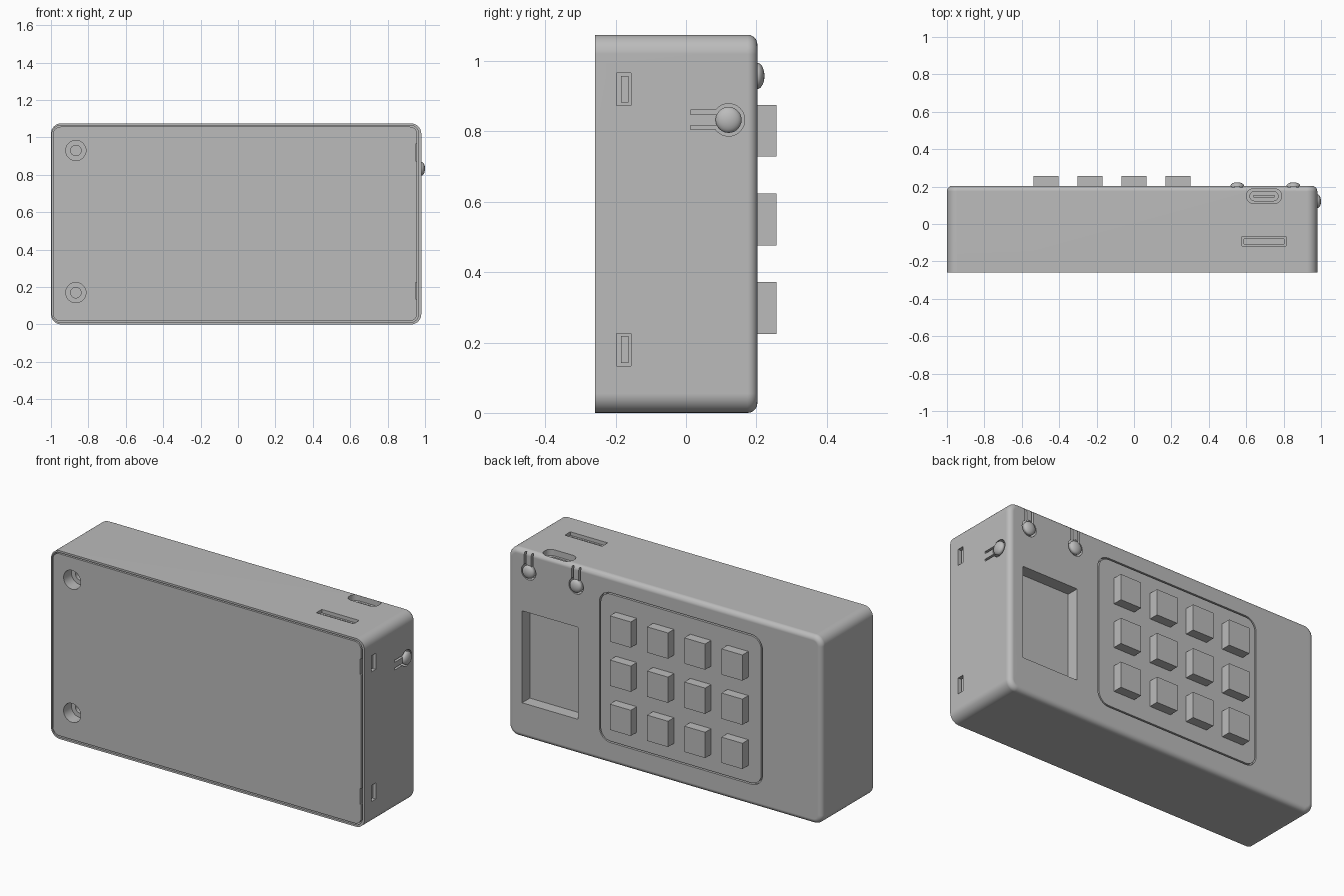
import bpy, bmesh, math
from mathutils import Vector

cube = bpy.data.objects.get("Cube")
if cube:
    bpy.data.objects.remove(cube, do_unlink=True)

LEFT, FRONT, BACK, TOP = 0.98, -0.258, 0.203, 1.075

grey = bpy.data.materials.new("plain grey")
grey.use_nodes = True
colour = (0.5, 0.5, 0.5, 1)
grey.diffuse_color = colour
grey.node_tree.nodes["Principled BSDF"].inputs["Base Color"].default_value = colour


def outline(u0, u1, v0, v1, r, steps=8):
    """Rounded rectangle as a list of points."""
    if r <= 0:
        return [(u0, v0), (u1, v0), (u1, v1), (u0, v1)]
    pts = []
    corners = [(u1 - r, v1 - r), (u0 + r, v1 - r), (u0 + r, v0 + r), (u1 - r, v0 + r)]
    for k, (cu, cv) in enumerate(corners):
        for i in range(steps + 1):
            a = (k + i / steps) * math.pi / 2
            pts.append((cu + r * math.cos(a), cv + r * math.sin(a)))
    return pts


def place(axis, u, v, w):
    return Vector({"x": (w, u, v), "y": (u, w, v), "z": (u, v, w)}[axis])


def prism(name, axis, rect, w0, w1, r=0.0, fillet=0.0):
    """Rounded rectangle extruded from w0 to w1 along an axis, far rim filleted."""
    bm = bmesh.new()
    pts = outline(*rect, r)
    near = [bm.verts.new(place(axis, u, v, w0)) for u, v in pts]
    far = [bm.verts.new(place(axis, u, v, w1)) for u, v in pts]
    bm.faces.new(near)
    cap = bm.faces.new(far)
    n = len(pts)
    for i in range(n):
        j = (i + 1) % n
        bm.faces.new((near[i], near[j], far[j], far[i]))
    bmesh.ops.recalc_face_normals(bm, faces=bm.faces)
    if fillet:
        bmesh.ops.bevel(bm, geom=list(cap.edges), offset=fillet, segments=6,
                        profile=0.5, affect="EDGES")
    return finish(name, bm)


def disc(name, axis, u, v, r, w0, w1):
    # The small shortfall keeps neighbouring arcs from meeting at one point
    return prism(name, axis, (u - r, u + r, v - r, v + r), w0, w1, r * 0.995)


def finish(name, bm):
    mesh = bpy.data.meshes.new(name)
    bm.to_mesh(mesh)
    bm.free()
    mesh.materials.append(grey)
    ob = bpy.data.objects.new(name, mesh)
    bpy.context.scene.collection.objects.link(ob)
    return ob


def carve(target, cutters):
    """Subtract each cutter and bake the result."""
    for c in cutters:
        c.hide_render = True
        mod = target.modifiers.new("cut", "BOOLEAN")
        mod.operation, mod.solver, mod.object = "DIFFERENCE", "EXACT", c
    graph = bpy.context.evaluated_depsgraph_get()
    mesh = bpy.data.meshes.new_from_object(target.evaluated_get(graph))
    target.modifiers.clear()
    target.data = mesh


def around(u, v, w, h):
    return (u - w / 2, u + w / 2, v - h / 2, v + h / 2)


parts, cutters = [], []

# Case shell
body = prism("case", "y", (-1, LEFT, 0, TOP), FRONT, BACK, 0.055, 0.028)
parts.append(body)

# Lid recess and lid
cutters.append(prism("lid_recess", "y", (-0.994, 0.966, 0.011, TOP - 0.011),
                     FRONT - 0.02, FRONT + 0.03, 0.045))
lid = prism("lid", "y", (-0.989, 0.958, 0.018, TOP - 0.018), FRONT, FRONT + 0.033, 0.04)
parts.append(lid)

# Screw holes through the lid into the case
screws = []
for z in (0.17, 0.93):
    screws.append(disc("screw_head_bore", "y", -0.867, z, 0.054, FRONT - 0.02, FRONT + 0.07))
    screws.append(disc("screw_hole", "y", -0.867, z, 0.028, FRONT, FRONT + 0.16))
cutters += screws

# Clip slots on the left side, with lid clips inside
notches = []
for z in (0.18, 0.92):
    cutters.append(prism("clip_slot", "x", around(-0.177, z, 0.04, 0.092), LEFT - 0.04, LEFT + 0.02))
    parts.append(prism("lid_clip", "x", around(-0.174, z, 0.022, 0.076), LEFT - 0.045, LEFT - 0.012))
    notches.append(prism("clip_notch", "y", (0.95, 1, z - 0.045, z + 0.045), FRONT - 0.02, FRONT + 0.02))

# Screen window and keypad recess on the back
cutters.append(prism("screen_window", "y", (0.54, 0.893, 0.2, 0.725), BACK - 0.07, BACK + 0.02))
cutters.append(prism("keypad_recess", "y", (-0.625, 0.405, 0.122, 0.978), BACK - 0.02, BACK + 0.02, 0.07))
parts.append(prism("keypad_panel", "y", (-0.617, 0.397, 0.13, 0.97), BACK - 0.023, BACK, 0.062))

# Keys
for col in range(4):
    for row in range(3):
        rect = around(-0.47 + 0.235 * col, 0.298 + 0.252 * row, 0.132, 0.147)
        parts.append(prism(f"key_{row + 1}_{col + 1}", "y", rect, BACK - 0.01, 0.257))

# Charging port and card slot on the top
cutters.append(prism("port_opening", "z", around(0.695, 0.149, 0.186, 0.078), TOP - 0.035, TOP + 0.02, 0.035))
cutters.append(prism("port_socket", "z", around(0.695, 0.149, 0.15, 0.05), TOP - 0.075, TOP, 0.024))
parts.append(prism("port_tongue", "z", around(0.695, 0.149, 0.112, 0.014), TOP - 0.08, TOP - 0.04))
cutters.append(prism("card_slot_rim", "z", around(0.695, -0.093, 0.236, 0.05), TOP - 0.02, TOP + 0.02))
cutters.append(prism("card_slot", "z", around(0.695, -0.093, 0.212, 0.026), TOP - 0.07, TOP))


def spring_button(name, axis, u, v, surface, du, dv):
    """Round button on a springy arm that runs along (du, dv)."""
    deep = surface - 0.04
    cutters.append(disc(name + "_gap", axis, u, v, 0.046, deep, surface + 0.02))

    def bar(side, width, a, b):
        c = (a + b) / 2
        size = (b - a, width) if du else (width, b - a)
        return around(u + du * c + dv * side, v + dv * c + du * side, *size)

    for side in (-0.022, 0.022):
        cutters.append(prism(name + "_slit", axis, bar(side, 0.012, 0.02, 0.108),
                             deep, surface + 0.02))
    parts.append(prism(name + "_arm", axis, bar(0, 0.032, 0.0, 0.046), deep - 0.005, surface - 0.001))
    parts.append(disc(name + "_post", axis, u, v, 0.035, deep - 0.005, surface))
    bm = bmesh.new()
    bmesh.ops.create_uvsphere(bm, u_segments=24, v_segments=14, radius=0.037)
    flat = place(axis, 1, 1, 0.54)
    for vert in bm.verts:
        vert.co = vert.co * flat + place(axis, u, v, surface)
    parts.append(finish(name, bm))


# Buttons: one on the left side, two at the top of the back
spring_button("side_button", "x", 0.121, 0.833, LEFT, -1, 0)
for label, x in (("inner", 0.552), ("outer", 0.852)):
    spring_button(label + "_button", "y", x, 0.958, BACK, 0, 1)

# Cut the openings, then discard the cutters
carve(body, cutters)
carve(lid, screws + notches)
for c in cutters + notches:
    bpy.data.objects.remove(c, do_unlink=True)

# Smooth shading with sharp edges kept
bpy.ops.object.select_all(action="DESELECT")
for ob in parts:
    ob.select_set(True)
bpy.context.view_layer.objects.active = body
bpy.ops.object.shade_smooth_by_angle(angle=math.radians(30))
for ob in parts:
    mod = ob.modifiers.new("even shading", "WEIGHTED_NORMAL")
    mod.keep_sharp = True
